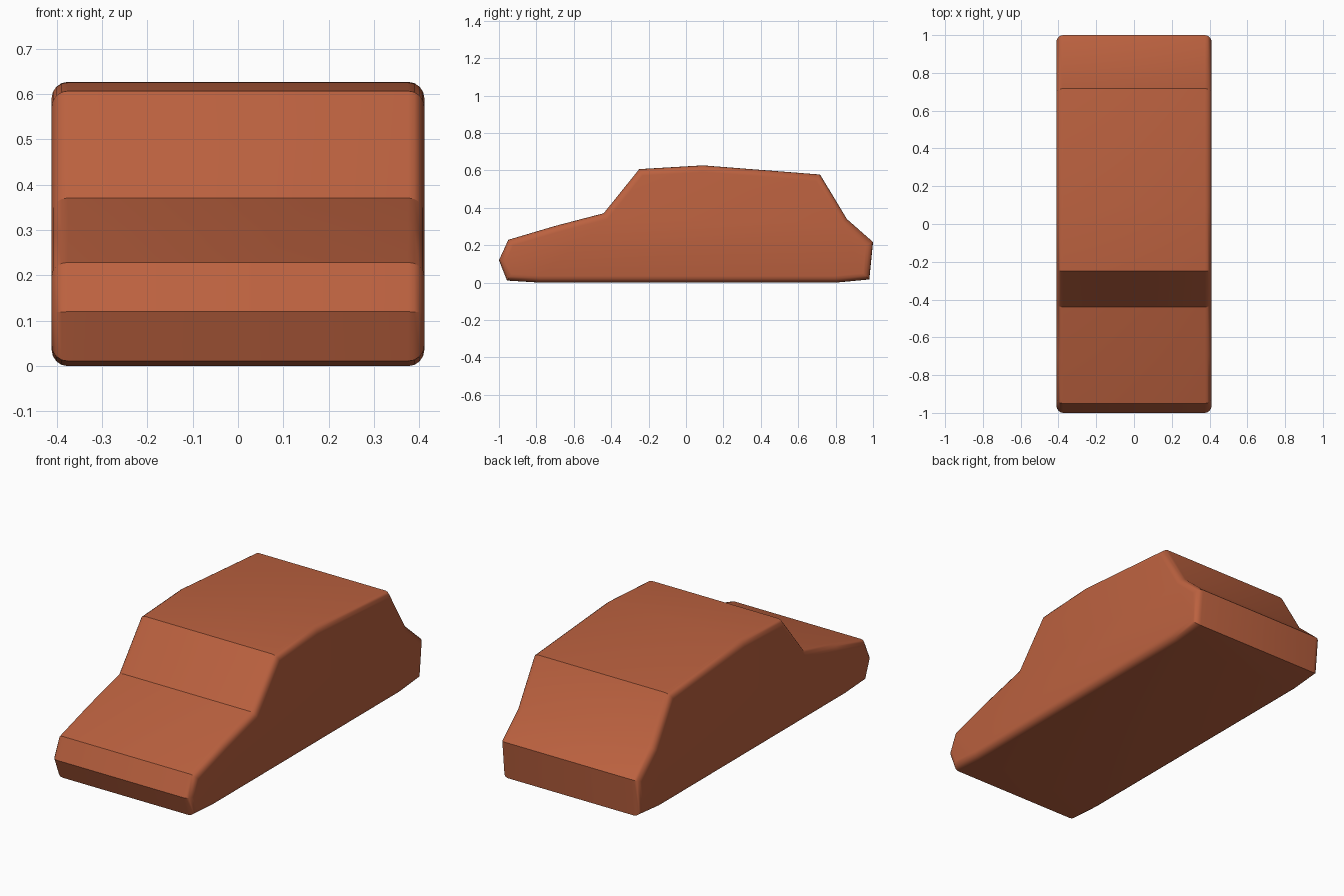
import bpy, bmesh, math

if "Cube" in bpy.data.objects:
    bpy.data.objects.remove(bpy.data.objects["Cube"])

HALF_WIDTH = 0.411
# Side outline (y, z), clockwise from the front lower corner
OUTLINE = [
    (-0.957, 0.011), (-1.0, 0.12), (-0.95, 0.229), (-0.70, 0.303),
    (-0.44, 0.371), (-0.25, 0.607), (0.09, 0.627), (0.717, 0.578),
    (0.86, 0.34), (1.0, 0.217), (0.98, 0.017), (0.80, 0.0), (-0.78, 0.0),
]

# Extrude the outline across the car
bm = bmesh.new()
left = [bm.verts.new((-HALF_WIDTH, y, z)) for y, z in OUTLINE]
cap = bm.faces.new(left)
ext = bmesh.ops.extrude_face_region(bm, geom=[cap], use_keep_orig=True)
bmesh.ops.translate(bm, vec=(2 * HALF_WIDTH, 0, 0),
                    verts=[g for g in ext["geom"] if isinstance(g, bmesh.types.BMVert)])
bmesh.ops.recalc_face_normals(bm, faces=bm.faces)

# Round only the rims of the two flat sides
rims = [e for e in bm.edges if abs(e.verts[0].co.x - e.verts[1].co.x) < 1e-5]
bmesh.ops.bevel(bm, geom=rims, offset=0.036, offset_type='OFFSET', segments=4,
                profile=0.5, affect='EDGES', clamp_overlap=True)
bmesh.ops.recalc_face_normals(bm, faces=bm.faces)

mesh = bpy.data.meshes.new("car_body")
bm.to_mesh(mesh)
bm.free()
body = bpy.data.objects.new("car_body", mesh)
bpy.context.collection.objects.link(body)

# Body paint
paint = bpy.data.materials.new("body_paint")
paint.diffuse_color = (0.50, 0.12, 0.05, 1)
paint.use_nodes = True
paint.node_tree.nodes["Principled BSDF"].inputs["Base Color"].default_value = paint.diffuse_color
mesh.materials.append(paint)

# Smooth rims, crisp panel edges
bpy.context.view_layer.objects.active = body
body.select_set(True)
bpy.ops.object.shade_smooth_by_angle(angle=math.radians(30))
